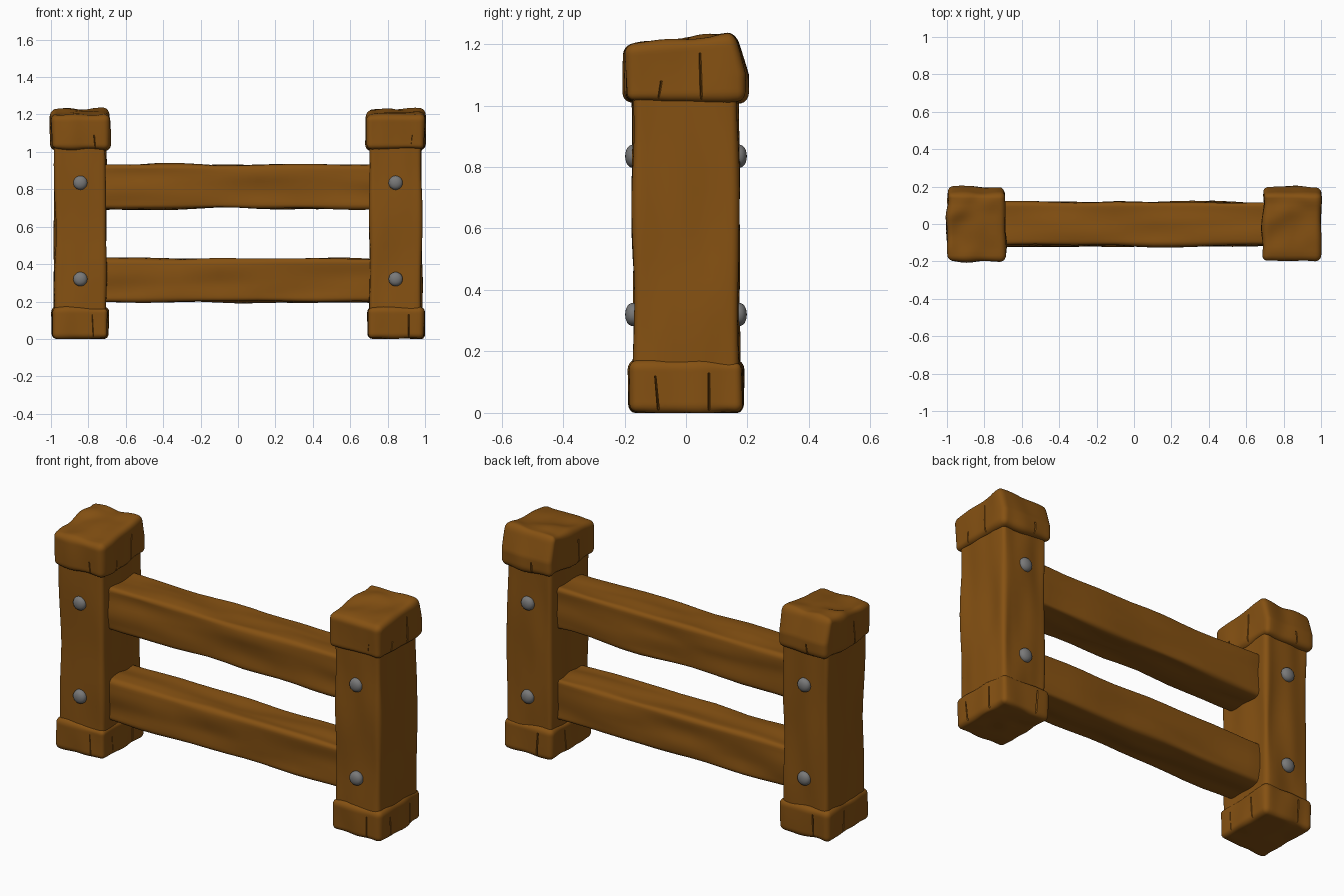
import bpy, bmesh, random
from mathutils import Vector, noise

if "Cube" in bpy.data.objects:
    bpy.data.objects.remove(bpy.data.objects["Cube"])

random.seed(4)


def material(name, col):
    m = bpy.data.materials.new(name)
    m.diffuse_color = (*col, 1)
    m.use_nodes = True
    m.node_tree.nodes["Principled BSDF"].inputs["Base Color"].default_value = m.diffuse_color
    return m


WOOD = material("brown wood", (0.235, 0.082, 0.006))
IRON = material("grey iron", (0.19, 0.19, 0.19))


def finish(name, bm, mat, angle=0.7):
    me = bpy.data.meshes.new(name)
    bm.to_mesh(me)
    bm.free()
    me.materials.append(mat)
    me.shade_smooth()
    me.set_sharp_from_angle(angle=angle)
    ob = bpy.data.objects.new(name, me)
    bpy.context.collection.objects.link(ob)
    return ob


def timber(name, lo, hi, r, grain, amp, warp=None):
    """Rounded, slightly uneven wooden block; grain = axis of the fibres."""
    lo, hi = Vector(lo), Vector(hi)
    mid, half = (lo + hi) / 2, (hi - lo) / 2
    n, c = 20, 3                      # segments per side, of which c form each rounded edge
    bm = bmesh.new()
    bmesh.ops.create_cube(bm, size=2)
    bmesh.ops.subdivide_edges(bm, edges=bm.edges[:], cuts=n - 1, use_grid_fill=True)
    seed = Vector([random.uniform(0, 50) for _ in range(3)])
    for v in bm.verts:
        q, inner = Vector(), Vector()
        for i in range(3):
            k = round((v.co[i] + 1) * n / 2)
            h = half[i]
            if k <= c:
                q[i] = -h + r * k / c
            elif k >= n - c:
                q[i] = h - r * (n - k) / c
            else:
                q[i] = -h + r + (k - c) / (n - 2 * c) * 2 * (h - r)
            inner[i] = max(-h + r, min(h - r, q[i]))
        d = (q - inner).normalized()
        p = mid + inner + d * r
        s = p * 9
        s[grain] = p[grain] * 3
        p += d * amp * (noise.noise(s + seed) - 0.1)
        if warp:
            p = warp(p)
        p.z = max(p.z, 0)
        v.co = p
    bmesh.ops.recalc_face_normals(bm, faces=bm.faces[:])
    return finish(name, bm, WOOD)


def crack(ob, cuts):
    """Carve thin vertical splits: (x, y, bottom, top, axis of the face normal)."""
    bm = bmesh.new()
    for x, y, z0, z1, axis in cuts:
        w, d = 0.004, 0.012
        shape = [(w, 0), (0, d), (-w, 0), (0, -d)]
        if axis == 0:
            shape = [(b, a) for a, b in shape][::-1]
        lean = random.uniform(-0.012, 0.012)
        vs = [[bm.verts.new((x + a + (lean * t if axis else 0),
                             y + b + (0 if axis else lean * t), z0 + (z1 - z0) * t))
               for a, b in shape] for t in (0, 1)]
        for i in range(4):
            j = (i + 1) % 4
            bm.faces.new((vs[0][i], vs[0][j], vs[1][j], vs[1][i]))
        bm.faces.new(vs[0][::-1])
        bm.faces.new(vs[1])
    bmesh.ops.recalc_face_normals(bm, faces=bm.faces[:])
    cutter = finish("crack_cutter", bm, WOOD)
    cutter.hide_render = True
    mod = ob.modifiers.new("cracks", 'BOOLEAN')
    mod.operation, mod.solver, mod.object = 'DIFFERENCE', 'EXACT', cutter
    dg = bpy.context.evaluated_depsgraph_get()
    me = bpy.data.meshes.new_from_object(ob.evaluated_get(dg))
    ob.modifiers.clear()
    ob.data = me
    me.set_sharp_from_angle(angle=0.7)
    bpy.data.objects.remove(cutter)


def cap_slope(p):
    """Top rises to the back, back face leans in."""
    t = max(0, (p.z - 1.01) / 0.205)
    p.z += t * 0.1 * p.y
    if p.y > 0 and p.z > 1.1:
        p.y -= 0.035 * (p.z - 1.1) / 0.12 * p.y / 0.2
    return p


# Posts with a foot block and a sloped cap
for side, s in (("left", -1), ("right", 1)):
    c = 0.843 * s

    def block(part, hx, hy, z0, z1, r, amp, warp=None):
        return timber(f"{side}_{part}", (c - hx, -hy, z0), (c + hx, hy, z1), r, 2, amp, warp)

    block("post", 0.139, 0.172, 0.05, 1.1, 0.025, 0.012)
    foot = block("foot", 0.151, 0.185, 0, 0.17, 0.028, 0.012)
    cap = block("cap", 0.157, 0.2, 1.01, 1.217, 0.032, 0.014, cap_slope)
    crack(foot, [(c + 0.07, -0.185, 0.01, 0.13, 1), (c - 0.06, 0.185, 0.01, 0.14, 1),
                 (c + 0.151, 0.075, 0.01, 0.13, 0), (c + 0.151, -0.09, 0.01, 0.12, 0),
                 (c - 0.151, 0.05, 0.01, 0.13, 0)])
    crack(cap, [(c + 0.08, -0.2, 1.02, 1.09, 1), (c - 0.04, 0.2, 1.02, 1.08, 1),
                (c + 0.157, 0.05, 1.02, 1.17, 0), (c + 0.157, -0.09, 1.02, 1.08, 0),
                (c - 0.157, -0.04, 1.02, 1.15, 0)])

# Rails
for name, z0, z1 in (("lower_rail", 0.198, 0.43), ("upper_rail", 0.695, 0.932)):
    timber(name, (-0.76, -0.117, z0), (0.76, 0.117, z1), 0.025, 0, 0.016)

# Domed bolt heads on the front and back of each post
for s in (-1, 1):
    for face, f in (("front", -1), ("back", 1)):
        for z in (0.32, 0.835):
            bm = bmesh.new()
            bmesh.ops.create_icosphere(bm, subdivisions=3, radius=1)
            for v in bm.verts:
                y = v.co.y
                flat = (abs(y) ** 0.8) * (1 if y > 0 else -1)
                v.co = (0.843 * s + v.co.x * 0.038, f * 0.17 + flat * 0.028, z + v.co.z * 0.038)
            finish(f"{face}_bolt", bm, IRON)
